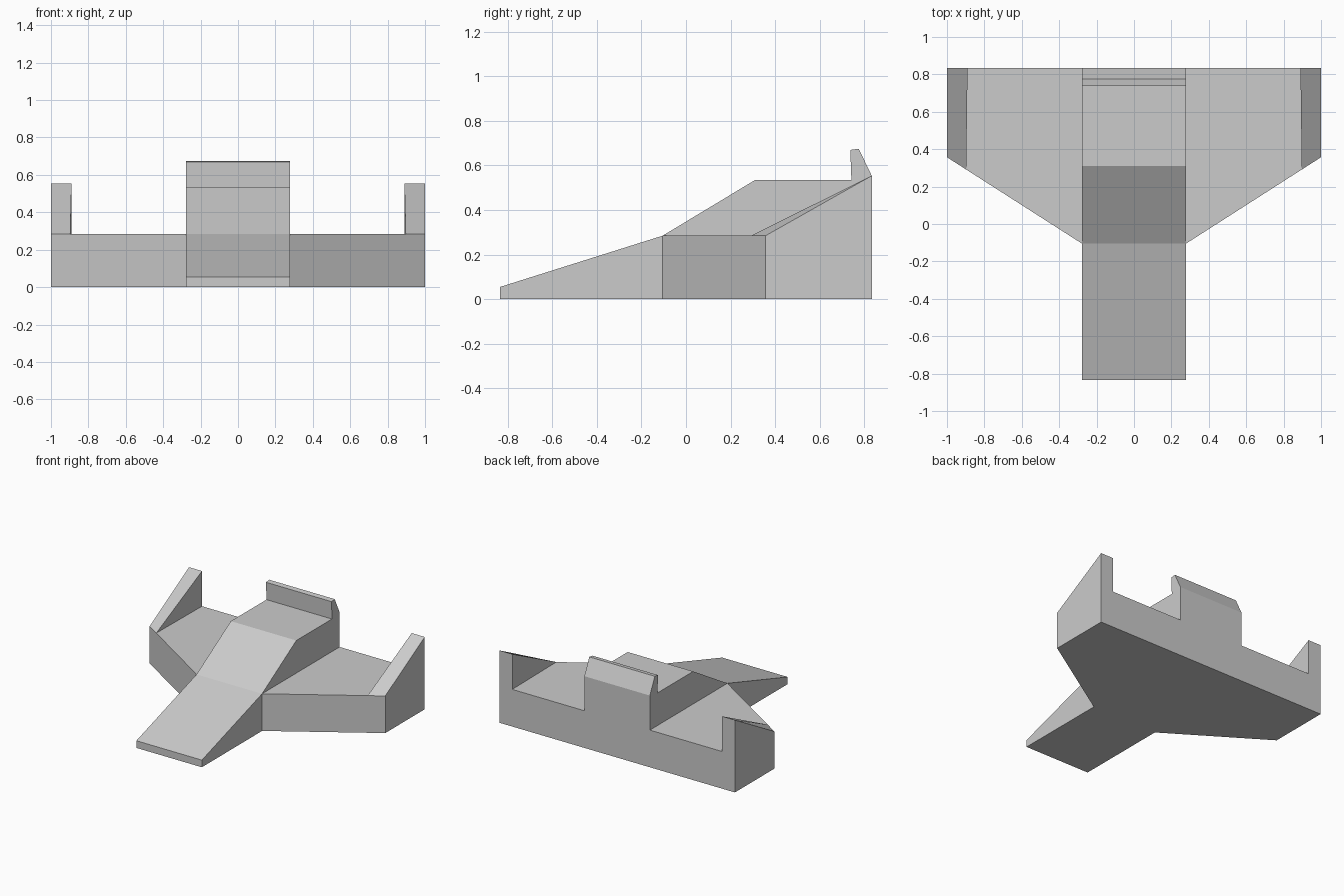
import bpy
import bmesh

cube = bpy.data.objects.get("Cube")
if cube:
    bpy.data.objects.remove(cube, do_unlink=True)

grey = bpy.data.materials.new("light_grey")
grey.use_nodes = True
colour = (0.6, 0.6, 0.6, 1)
grey.diffuse_color = colour
grey.node_tree.nodes["Principled BSDF"].inputs["Base Color"].default_value = colour

HALF = 0.278   # half width of the hull
DECK = 0.285   # top of the wings
BACK = 0.835   # rear plane


def loft(name, ring_a, ring_b, mirror=False):
    """Solid between two matching outlines, optionally mirrored across x."""
    bm = bmesh.new()
    a = [bm.verts.new(p) for p in ring_a]
    b = [bm.verts.new(p) for p in ring_b]
    bm.faces.new(a)
    bm.faces.new(b[::-1])
    for i in range(len(a)):
        j = (i + 1) % len(a)
        bm.faces.new((a[j], a[i], b[i], b[j]))
    bmesh.ops.recalc_face_normals(bm, faces=bm.faces)
    mesh = bpy.data.meshes.new(name)
    bm.to_mesh(mesh)
    bm.free()
    mesh.materials.append(grey)
    obj = bpy.data.objects.new(name, mesh)
    bpy.context.collection.objects.link(obj)
    if mirror:
        mod = obj.modifiers.new("Mirror", 'MIRROR')
        mod.use_mirror_merge = False
    return obj


# Central hull: sloped nose, raised cabin and rear spoiler in one side profile
profile = [(-BACK, 0), (-BACK, 0.055), (-0.105, DECK), (0.31, 0.535),
           (0.742, 0.535), (0.737, 0.67), (0.775, 0.675),
           (BACK, 0.55), (BACK, 0)]
loft("hull", [(-HALF, y, z) for y, z in profile],
     [(HALF, y, z) for y, z in profile])

# Flat wings with a swept leading edge
outline = [(HALF, -0.105), (1, 0.357), (1, BACK), (HALF, BACK)]
loft("wings", [(x, y, 0) for x, y in outline],
     [(x, y, DECK) for x, y in outline], mirror=True)


# Wedge fins on the wing tips, following the swept edge
def fin_side(x_front, x_back, front):
    return [(x_front, front, DECK), (x_back, BACK, DECK), (x_back, BACK, 0.555)]


loft("tip_fins", fin_side(0.897, 0.89, 0.291), fin_side(1, 1, 0.357), mirror=True)
